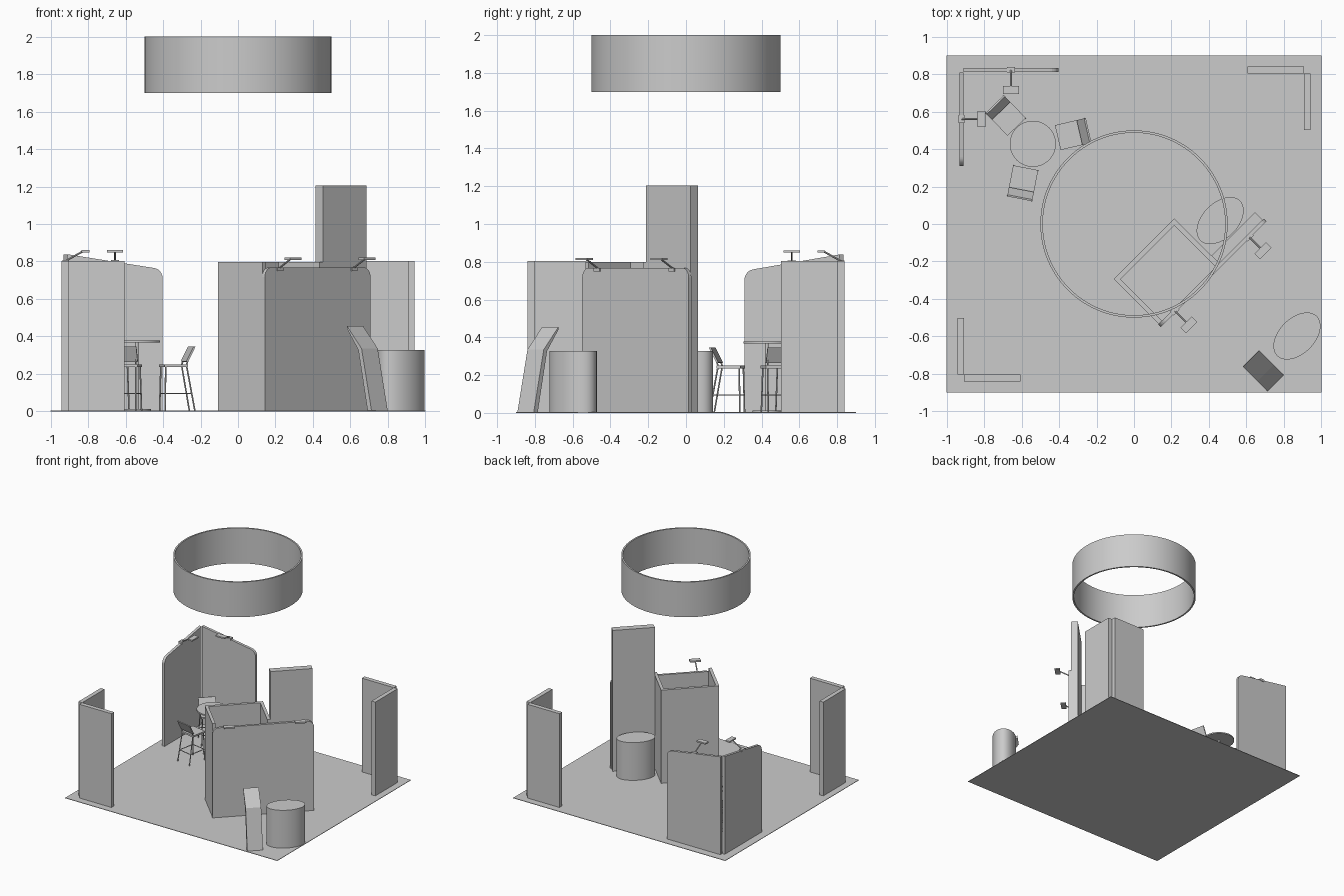
import bpy, bmesh, math
from mathutils import Matrix, Vector

if "Cube" in bpy.data.objects:
    bpy.data.objects.remove(bpy.data.objects["Cube"])

R45 = Matrix.Rotation(math.radians(45), 4, 'Z')
I = Matrix.Identity(4)


def finish(name, bm, mat=I, smooth=False):
    bmesh.ops.recalc_face_normals(bm, faces=bm.faces)
    me = bpy.data.meshes.new(name)
    bm.to_mesh(me)
    bm.free()
    ob = bpy.data.objects.new(name, me)
    bpy.context.collection.objects.link(ob)
    me.transform(mat)
    if smooth:
        for o in bpy.context.selected_objects:
            o.select_set(False)
        ob.select_set(True)
        bpy.context.view_layer.objects.active = ob
        bpy.ops.object.shade_smooth_by_angle(angle=math.radians(35))
    return ob


def box(name, x0, x1, y0, y1, z0, z1, mat=I):
    bm = bmesh.new()
    bmesh.ops.create_cube(bm, size=1)
    for v in bm.verts:
        v.co = Vector(((x0 + x1) / 2 + v.co.x * (x1 - x0),
                       (y0 + y1) / 2 + v.co.y * (y1 - y0),
                       (z0 + z1) / 2 + v.co.z * (z1 - z0)))
    return finish(name, bm, mat)


def rod(name, a, b, r, mat=I, sides=10):
    a, b = Vector(a), Vector(b)
    d = b - a
    bm = bmesh.new()
    m = Matrix.Translation((a + b) / 2) @ d.to_track_quat('Z', 'Y').to_matrix().to_4x4()
    bmesh.ops.create_cone(bm, cap_ends=True, segments=sides, radius1=r, radius2=r,
                          depth=d.length, matrix=m)
    return finish(name, bm, mat, True)


def rounded(pts, n=6):
    # points are (s, z, radius); corners with a radius become arcs
    out = []
    for i, (s, z, r) in enumerate(pts):
        p = Vector((s, z))
        if not r:
            out.append(p)
            continue
        a = p + (Vector(pts[i - 1][:2]) - p).normalized() * r
        b = p + (Vector(pts[(i + 1) % len(pts)][:2]) - p).normalized() * r
        for k in range(n + 1):
            t = k / n
            c0, c1, c2 = (1 - t) ** 2, 2 * t * (1 - t) * 0.7071, t * t
            out.append((a * c0 + p * c1 + b * c2) / (c0 + c1 + c2))
    return out


def slab(name, pts, t0, t1, mat=I):
    # profile in local x/z, extruded along local y from t0 to t1
    bm = bmesh.new()
    f = bm.faces.new([bm.verts.new((p[0], t0, p[1])) for p in pts])
    g = bmesh.ops.extrude_face_region(bm, geom=[f])
    for v in g['geom']:
        if isinstance(v, bmesh.types.BMVert):
            v.co.y = t1
    return finish(name, bm, mat)


def place(x, y, deg):
    return Matrix.Translation((x, y, 0)) @ Matrix.Rotation(math.radians(deg), 4, 'Z')


# floor
F = 0.004
box("floor", -1, 1, -0.9, 0.9, 0, F)

# hanging ring
bm = bmesh.new()
N = 96
rows = []
for r, z in ((0.5, 1.7), (0.5, 2.0), (0.487, 2.0), (0.487, 1.7)):
    rows.append([bm.verts.new((r * math.cos(2 * math.pi * i / N), r * math.sin(2 * math.pi * i / N), z))
                 for i in range(N)])
for k in range(4):
    for i in range(N):
        j = (i + 1) % N
        bm.faces.new((rows[k][i], rows[k][j], rows[(k + 1) % 4][j], rows[(k + 1) % 4][i]))
finish("hanging_ring", bm, I, True)

# two L-shaped corner walls, one the half turn of the other
for side, deg in (("back", 0), ("front", 180)):
    m = place(0, 0, deg)
    box(side + "_corner_wall_long", 0.605, 0.907, 0.803, 0.84, F, 0.803, m)
    box(side + "_corner_wall_side", 0.907, 0.943, 0.503, 0.803, F, 0.803, m)

# back left pair of panels with sloping tops
slab("back_panel", rounded([(-0.909, F, 0), (-0.403, F, 0), (-0.403, 0.758, 0.045), (-0.909, 0.838, 0)]),
     0.811, 0.834)
slab("left_panel", rounded([(0.31, F, 0), (0.809, F, 0), (0.809, 0.838, 0), (0.31, 0.752, 0.045)]),
     0.909, 0.932, place(0, 0, 90))


# clip-on lamps; local -y points away from the panel
def lamp(name, mat, z):
    box(name + "_clip", -0.022, 0.022, -0.014, 0.016, z - 0.015, z + 0.004, mat)
    rod(name + "_arm", (0, 0, z), (0, -0.09, z + 0.05), 0.005, mat)
    box(name + "_head", -0.043, 0.043, -0.127, -0.085, z + 0.046, z + 0.058, mat)


lamp("back_lamp", place(-0.657, 0.822, 0), 0.803)
lamp("left_lamp", place(-0.92, 0.56, 90), 0.803)

# diagonal storage booth: three walls, open top
box("booth_back_wall", -0.284, 0.172, -0.157, -0.132, F, 0.798, R45)
box("booth_left_wall", -0.284, -0.259, -0.47, -0.157, F, 0.798, R45)
box("booth_right_wall", 0.147, 0.172, -0.47, -0.157, F, 0.798, R45)
box("tall_wall", 0.172, 0.502, -0.47, -0.413, F, 1.205, R45)
slab("front_panel", rounded([(-0.287, F, 0), (0.51, F, 0), (0.51, 0.768, 0.05), (-0.287, 0.768, 0.05)]),
     -0.49, -0.47, R45)
for i, u in enumerate((-0.174, 0.386)):
    lamp("front_lamp_%d" % i, R45 @ Matrix.Translation((u, -0.482, 0)), 0.763)

# oval plinths
for i, (x, y) in enumerate(((0.87, -0.598), (0.46, 0.018))):
    bm = bmesh.new()
    bmesh.ops.create_cone(bm, cap_ends=True, segments=64, radius1=1, radius2=1, depth=1)
    m = place(x, y, 45) @ Matrix.Translation((0, 0, 0.166)) @ Matrix.Diagonal((0.15, 0.095, 0.322, 1))
    finish("oval_plinth_%d" % i, bm, m, True)

# bent information stand
stand = [(1.135, F), (1.06, 0.335), (0.95, 0.455), (0.948, 0.443), (1.035, 0.328), (1.105, F)]
slab("bent_stand", stand, 0.005, 0.127, place(0, 0, -45) @ Matrix.Diagonal((1, -1, 1, 1)))

# round table
tx, ty = -0.54, 0.428
rod("table_base", (tx, ty, F), (tx, ty, 0.012), 0.075, I, 40)
rod("table_post", (tx, ty, 0.01), (tx, ty, 0.37), 0.009, I, 16)
rod("table_top", (tx, ty, 0.368), (tx, ty, 0.379), 0.123, I, 48)


# stools; local +x is the backrest side
def stool(n, mat):
    p = "stool_%d_" % n
    r = 0.0042
    box(p + "seat", -0.083, 0.045, -0.068, 0.068, 0.236, 0.25, mat)
    slab(p + "backrest", [(0.036, 0.266), (0.046, 0.264), (0.086, 0.345), (0.077, 0.347)],
         -0.068, 0.068, mat)
    z = 0.095
    t = 1 - z / 0.24
    xf, xr, yy = -0.075 - 0.005 * t, 0.04 + 0.043 * t, 0.058 + 0.007 * t
    for s, tag in ((-1, "right"), (1, "left")):
        rod(p + tag + "_front_leg", (-0.075, s * 0.058, 0.24), (-0.08, s * 0.065, F), r, mat)
        rod(p + tag + "_rear_leg", (0.04, s * 0.058, 0.24), (0.083, s * 0.065, F), r, mat)
        rod(p + tag + "_back_strut", (0.036, s * 0.058, 0.24), (0.05, s * 0.058, 0.28), r, mat)
        rod(p + tag + "_side_rail", (xf, s * yy, z), (xr, s * yy, z), r * 0.8, mat)
    rod(p + "footrest", (xf, -yy, z), (xf, yy, z), r * 0.8, mat)
    rod(p + "rear_rail", (xr, -yy, z), (xr, yy, z), r * 0.8, mat)


for n, (x, y, deg) in enumerate(((-0.326, 0.48, 13), (-0.684, 0.578, 134), (-0.594, 0.219, -101))):
    stool(n, place(x, y, deg))
